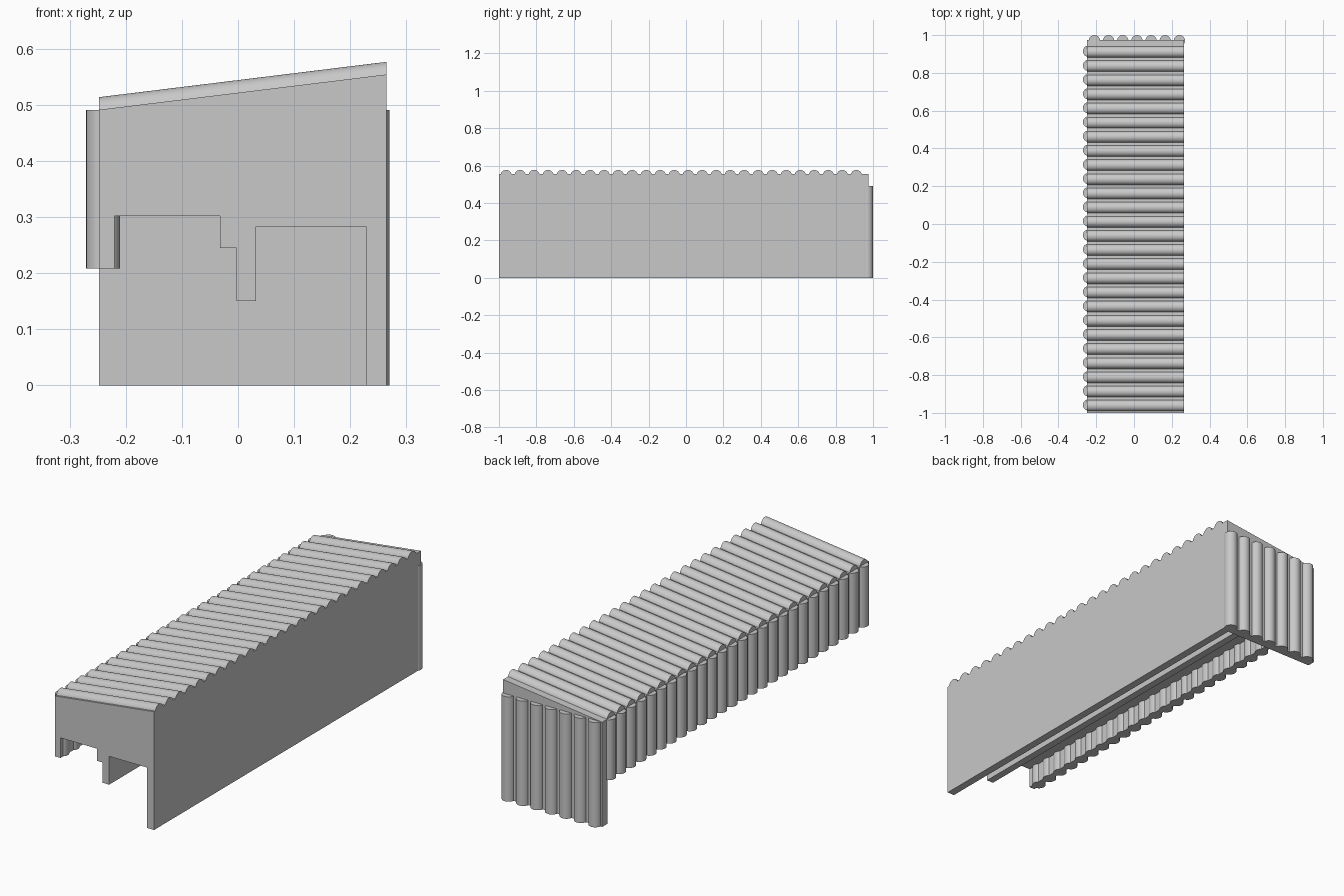
import bpy, bmesh, math
from mathutils import Vector

if "Cube" in bpy.data.objects:
    bpy.data.objects.remove(bpy.data.objects["Cube"])

grey = bpy.data.materials.new("light_grey")
grey.diffuse_color = (0.58, 0.58, 0.58, 1)
grey.use_nodes = True
grey.node_tree.nodes["Principled BSDF"].inputs["Base Color"].default_value = grey.diffuse_color

X0, X1 = -0.248, 0.265          # left and right faces of the body
Y0, Y1 = -1.0, 0.975            # front and back faces of the body
EAVE, RIDGE = 0.491, 0.554      # roof height at left and right
R, SINK, PITCH = 0.03, 0.0075, 0.0749


def prism(name, loops_and_offsets):
    """One object from several prisms, each a point loop swept by an offset."""
    bm = bmesh.new()
    for loop, offset in loops_and_offsets:
        a = [bm.verts.new(p) for p in loop]
        b = [bm.verts.new(Vector(p) + Vector(offset)) for p in loop]
        n = len(a)
        bm.faces.new(a)
        bm.faces.new(b[::-1])
        for i in range(n):
            bm.faces.new((a[i], b[i], b[(i + 1) % n], a[(i + 1) % n]))
    bmesh.ops.recalc_face_normals(bm, faces=bm.faces)
    mesh = bpy.data.meshes.new(name)
    bm.to_mesh(mesh)
    bm.free()
    mesh.materials.append(grey)
    ob = bpy.data.objects.new(name, mesh)
    bpy.context.collection.objects.link(ob)
    return ob


def select(ob):
    bpy.ops.object.select_all(action='DESELECT')
    ob.select_set(True)
    bpy.context.view_layer.objects.active = ob


def smooth(ob):
    select(ob)
    bpy.ops.object.shade_smooth_by_angle(angle=math.radians(35))


def circle(cx, cy, z, n=32):
    return [(cx + R * math.cos(2 * math.pi * i / n),
             cy + R * math.sin(2 * math.pi * i / n), z) for i in range(n)]


# Body block with sloping roof
section = [(X0, 0), (X1, 0), (X1, RIDGE), (X0, EAVE)]
body = prism("body", [([(x, Y0, z) for x, z in section], (0, Y1 - Y0, 0))])

# Stepped channel cut from the front, leaving the back wall and a hanging fin
channel = [(-0.4, -0.1), (-0.4, 0.208), (-0.22, 0.208), (-0.22, 0.302),
           (-0.032, 0.302), (-0.032, 0.245), (-0.003, 0.245), (-0.003, 0.15),
           (0.032, 0.15), (0.032, 0.283), (0.228, 0.283), (0.228, -0.1)]
cutter = prism("channel_cutter", [([(x, -1.2, z) for x, z in channel], (0, 2.137, 0))])
cutter.hide_render = True
cut = body.modifiers.new("channel", 'BOOLEAN')
cut.operation, cut.solver, cut.object = 'DIFFERENCE', 'EXACT', cutter
select(body)
bpy.ops.object.modifier_apply(modifier=cut.name)
bpy.data.objects.remove(cutter)

# Rounded roof ribs, following the slope
start = math.asin(SINK / R)
arc = [start + (math.pi - 2 * start) * i / 16 for i in range(17)]
roof = []
for k in range(26):
    y = -0.962 + k * PITCH
    loop = [(X0, y + R * math.cos(a), EAVE - SINK + R * math.sin(a)) for a in arc]
    roof.append((loop, (X1 - X0, 0, RIDGE - EAVE)))
smooth(prism("roof_ribs", roof))

# Round upright ribs through the left wall
smooth(prism("left_wall_ribs", [
    (circle(X0 + SINK, -0.958 + k * PITCH, 0.208), (0, 0, EAVE - 0.208))
    for k in range(26)]))

# Round upright ribs on the back wall
smooth(prism("back_wall_ribs", [
    (circle(0.24 - k * PITCH, 0.97, 0), (0, 0, EAVE)) for k in range(7)]))
